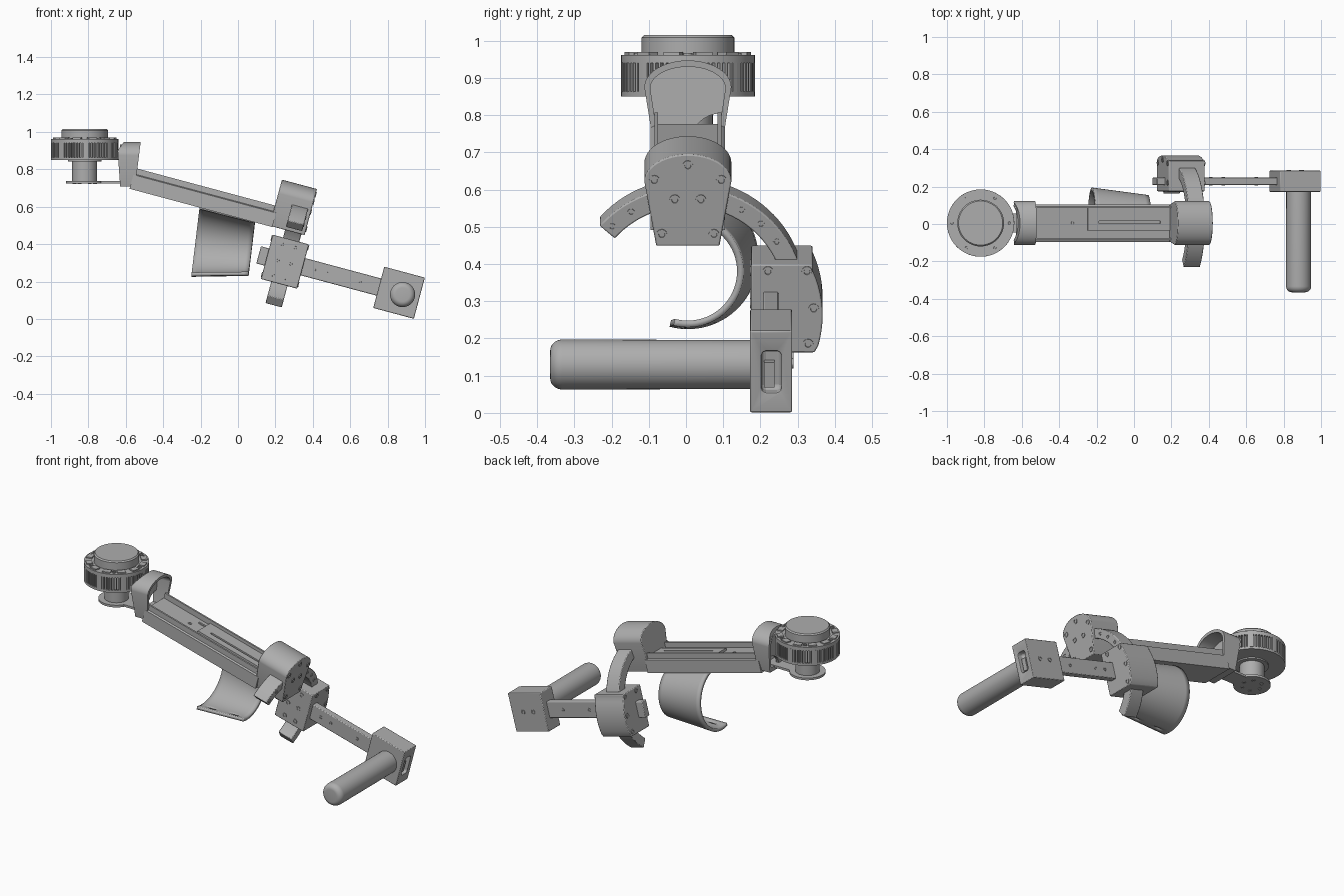
import bpy, bmesh
from math import sin, cos, pi, radians
from mathutils import Matrix, Vector

if "Cube" in bpy.data.objects:
    bpy.data.objects.remove(bpy.data.objects["Cube"])

grey = bpy.data.materials.new("plain_grey")
grey.use_nodes = True
grey.diffuse_color = (0.42, 0.42, 0.42, 1)
grey.node_tree.nodes["Principled BSDF"].inputs["Base Color"].default_value = (0.42, 0.42, 0.42, 1)

WORLD = Matrix.Identity(4)
ARM = Matrix.Rotation(radians(15), 4, 'Y')     # sloping frame shared by the arm parts
MID = 0.005                                    # centre line in y
TO_X = Matrix.Rotation(pi / 2, 4, 'Y')
TO_FRONT = Matrix.Rotation(pi / 2, 4, 'X')
TO_BACK = Matrix.Rotation(-pi / 2, 4, 'X')
DOWN = Matrix.Rotation(pi, 4, 'X')


def finish(name, bm, frame=WORLD, bevel=0):
    bmesh.ops.recalc_face_normals(bm, faces=bm.faces)
    mesh = bpy.data.meshes.new(name)
    bm.to_mesh(mesh)
    bm.free()
    mesh.materials.append(grey)
    ob = bpy.data.objects.new(name, mesh)
    ob.matrix_world = frame
    bpy.context.collection.objects.link(ob)
    if bevel:
        mod = ob.modifiers.new("soft_edges", 'BEVEL')
        mod.width, mod.segments, mod.limit_method = bevel, 2, 'ANGLE'
        mod.angle_limit = radians(40)
    return ob


def prism(name, outline, x0, x1, frame=WORLD, bevel=0):
    """Extrude a (y, z) outline along x."""
    bm = bmesh.new()
    face = bm.faces.new([bm.verts.new((x0, y, z)) for y, z in outline])
    ext = bmesh.ops.extrude_face_region(bm, geom=[face])
    verts = [v for v in ext["geom"] if isinstance(v, bmesh.types.BMVert)]
    bmesh.ops.translate(bm, verts=verts, vec=(x1 - x0, 0, 0))
    return finish(name, bm, frame, bevel)


def box(name, x, y, z, frame=WORLD, bevel=0):
    outline = [(y[0], z[0]), (y[1], z[0]), (y[1], z[1]), (y[0], z[1])]
    return prism(name, outline, x[0], x[1], frame, bevel)


def lathe(name, profile, frame, sides=48):
    """Spin an (r, z) profile around z and cap both ends."""
    bm = bmesh.new()
    rings = [[bm.verts.new((r * cos(2 * pi * i / sides), r * sin(2 * pi * i / sides), z))
              for i in range(sides)] for r, z in profile]
    for a, b in zip(rings, rings[1:]):
        for i in range(sides):
            j = (i + 1) % sides
            bm.faces.new((a[i], a[j], b[j], b[i]))
    bm.faces.new(rings[0])
    bm.faces.new(rings[-1])
    return finish(name, bm, frame)


def screw(name, pos, turn, frame=WORLD, size=1.0):
    place = frame @ Matrix.Translation(pos) @ turn @ Matrix.Scale(size, 4)
    lathe(name, [(0.015, -0.004), (0.015, 0.004), (0.009, 0.004), (0.008, -0.002)], place, 12)


def cut(target, cutter):
    cutter.hide_render = cutter.hide_viewport = True
    mod = target.modifiers.new("recess", 'BOOLEAN')
    mod.operation, mod.object, mod.solver = 'DIFFERENCE', cutter, 'EXACT'


def arc(cy, cz, ry, rz, start, end, n):
    return [(cy + ry * cos(radians(start + (end - start) * i / n)),
             cz + rz * sin(radians(start + (end - start) * i / n))) for i in range(n + 1)]


# Motor: finned drum, cap, shaft and mounting plate
HUB = Matrix.Translation((-0.82, MID, 0))
lathe("motor_core", [(0.165, 0.852), (0.165, 0.96)], HUB)
lathe("motor_lower_ring", [(0.13, 0.85), (0.18, 0.85), (0.18, 0.864), (0.13, 0.864)], HUB)
lathe("motor_upper_ring", [(0.13, 0.94), (0.18, 0.94), (0.18, 0.962), (0.13, 0.962)], HUB)
lathe("motor_cap", [(0.125, 0.95), (0.125, 1.008), (0.118, 1.015)], HUB)
lathe("motor_shaft", [(0.09, 0.852), (0.09, 0.842), (0.067, 0.842), (0.067, 0.735)], HUB)
lathe("mounting_disc", [(0.1, 0.725), (0.1, 0.738)], HUB)
box("mounting_neck", (-0.82, -0.6), (MID - 0.05, MID + 0.05), (0.725, 0.738))

bm = bmesh.new()
for i in range(72):
    wide = i % 9 in (0, 1)
    place = Matrix.Rotation(2 * pi * i / 72, 4, 'Z') @ Matrix.Translation((0.17, 0, 0.902))
    shape = Matrix.Diagonal((0.02, 0.0165 if wide else 0.007, 0.08, 1))
    bmesh.ops.create_cube(bm, size=1, matrix=place @ shape)
finish("motor_fins", bm, HUB)

bm = bmesh.new()
for i in range(12):
    place = Matrix.Rotation(2 * pi * (i + 0.5) / 12, 4, 'Z') @ Matrix.Translation((0.153, 0, 0.964))
    bmesh.ops.create_cube(bm, size=1, matrix=place @ Matrix.Diagonal((0.034, 0.045, 0.01, 1)))
finish("motor_lugs", bm, HUB)
for i in range(6):
    a = 2 * pi * i / 6
    screw("motor_screw", (0.153 * cos(a), 0.153 * sin(a), 0.964), WORLD, HUB, 0.8)
    screw("disc_screw", (0.055 * cos(a), 0.055 * sin(a), 0.725), DOWN, HUB, 0.7)

# Hood: leaning arch with a notched rear wall
outer = [(MID + 0.09, 0.708)] + arc(MID, 0.875, 0.117, 0.072, 0, 180, 20) + [(MID - 0.09, 0.708)]
inner = [(MID + 0.076, 0.708)] + arc(MID, 0.872, 0.101, 0.058, 0, 180, 20) + [(MID - 0.076, 0.708)]
hood = prism("hood_arch", outer + inner[::-1], -0.64, -0.535)
for v in hood.data.vertices:
    if v.co.x > -0.58:
        v.co.x = -0.55 + (v.co.z - 0.708) * 0.125
    else:
        v.co.x = -0.63 - (v.co.z - 0.708) * 0.07 + max(0, v.co.z - 0.9) * 0.8
notch = arc(0.095, 0.72, 0.085, 0.085, 90, 180, 8)
wall = arc(MID, 0.872, 0.105, 0.06, 0, 180, 20) + [(MID - 0.08, 0.71), (0.01, 0.71)] + notch[::-1]
prism("hood_wall", wall, -0.632, -0.615)
box("hood_floor", (-0.632, -0.54), (MID - 0.09, MID + 0.09), (0.708, 0.735))

# Main arm: channel beam with rails and a slotted inlay
beam = [(0.1, 0.522), (0.1, 0.6), (0.09, 0.605), (0.09, 0.637), (0.08, 0.637), (0.08, 0.605)]
outline = [(MID + y, z) for y, z in beam] + [(MID - y, z) for y, z in reversed(beam)]
prism("arm_beam", outline, -0.74, 0.05, ARM)
inlay = box("arm_inlay", (-0.42, 0.04), (-0.035, 0.085), (0.6, 0.618), ARM)
cut(inlay, box("inlay_slot_cutter", (-0.36, -0.02), (0.003, 0.015), (0.609, 0.63), ARM))
box("arm_rib", (-0.47, -0.42), (0.045, 0.055), (0.6, 0.612), ARM)
screw("arm_screw", (-0.5, MID, 0.605), WORLD, ARM, 0.7)

# Elbow block at the end of the beam
elbow = [(MID - 0.085, 0.525), (MID + 0.085, 0.525)] + arc(MID, 0.705, 0.117, 0.075, 0, 180, 24)
prism("elbow_block", elbow, 0.034, 0.228, ARM, 0.004)
for y, w in ((0, 0.749), (0.09, 0.708), (0.035, 0.654), (0.07, 0.558)):
    for side in ((1, -1) if y else (1,)):
        screw("elbow_screw", (0.228, MID + side * y, w), TO_X, ARM, 0.95)

# Curved rail through the elbow and the carriage
rail = arc(MID, 0.37, 0.315, 0.315, 139, -53, 48) + arc(MID, 0.37, 0.26, 0.26, -53, 139, 48)
prism("curved_rail", rail, 0.12, 0.21, ARM, 0.004)
for deg in (135, 122, 60, 47, 34):
    a = radians(deg)
    screw("rail_hole", (0.21, MID + 0.288 * cos(a), 0.37 + 0.288 * sin(a)), TO_X, ARM, 0.65)

# Carriage block with bulged back
carriage = [(0.175, 0.238), (0.345, 0.238)] + arc(0.06, 0.34, 0.307, 0.307, -16, 24, 10)
carriage += [(0.34, 0.483), (0.175, 0.483)]
prism("carriage_block", carriage, 0.063, 0.263, ARM, 0.004)
for w in (0.271, 0.357, 0.447):
    for u in (0.125, 0.197):
        screw("carriage_front_screw", (u, 0.175, w), TO_FRONT, ARM, 0.9)
for y, w in ((0.22, 0.464), (0.325, 0.464), (0.343, 0.36), (0.328, 0.262)):
    screw("carriage_side_screw", (0.263, y, w), TO_X, ARM, 0.95)
    screw("carriage_side_screw", (0.063, y, w), TO_X.inverted(), ARM, 0.95)

# Straight rail to the grip
box("straight_rail", (0.018, 0.72), (0.208, 0.248), (0.312, 0.407), ARM, 0.004)
for u in (0.329, 0.397, 0.58):
    screw("straight_rail_hole", (u, 0.208, 0.36), TO_FRONT, ARM, 0.65)
    screw("straight_rail_hole", (u, 0.248, 0.36), TO_BACK, ARM, 0.65)

# Grip block and handle
grip = box("grip_block", (0.683, 0.908), (0.172, 0.285), (0.244, 0.472), ARM)
cut(grip, box("grip_slot_cutter", (0.87, 0.95), (0.203, 0.256), (0.3, 0.415), ARM, 0.012))
soft = grip.modifiers.new("soft_edges", 'BEVEL')
soft.width, soft.segments, soft.limit_method = 0.004, 2, 'ANGLE'
box("grip_latch", (0.86, 0.895), (0.21, 0.238), (0.31, 0.38), ARM)
for u in (0.76, 0.83):
    screw("grip_screw", (u, 0.285, 0.36), TO_BACK, ARM, 0.9)
handle = [(0.066, -0.01), (0.067, 0.505)] + [(0.037 + r, 0.505 + z) for r, z in arc(0, 0, 0.03, 0.032, 10, 90, 6)]
lathe("handle", handle, Matrix.Translation((0.88, 0.172, 0.13)) @ TO_FRONT)

# Forearm cuff: tapered open shell with slots near the lip
bm = bmesh.new()
LONG, ROUND = 12, 44
grid = []
for i in range(LONG + 1):
    t = i / LONG
    r, cz = 0.19 - 0.04 * t, 0.415 - 0.035 * t
    row = []
    for j in range(ROUND + 1):
        a = radians(90 - 195 * j / ROUND)
        lean = (0.12 + 0.0 * t) * r * sin(a)
        row.append(bm.verts.new((-0.225 + 0.3 * t + lean, MID + r * cos(a), cz + r * sin(a))))
    grid.append(row)
for i in range(LONG):
    for j in range(ROUND):
        if j == ROUND - 3 and i in (2, 3, 8, 9):
            continue
        bm.faces.new((grid[i][j], grid[i + 1][j], grid[i + 1][j + 1], grid[i][j + 1]))
cuff = finish("forearm_cuff", bm)
inward = cuff.data.polygons[ROUND // 2].normal.dot(Vector((0, 1, 0))) > 0
shell = cuff.modifiers.new("thickness", 'SOLIDIFY')
shell.thickness, shell.offset = 0.018, (-1 if inward else 1)

# Smooth curved surfaces, keep hard edges
bpy.ops.object.select_all(action='DESELECT')
for ob in bpy.context.scene.objects:
    if ob.type == 'MESH' and not ob.hide_render:
        ob.select_set(True)
        bpy.context.view_layer.objects.active = ob
bpy.ops.object.shade_smooth_by_angle(angle=radians(30))
